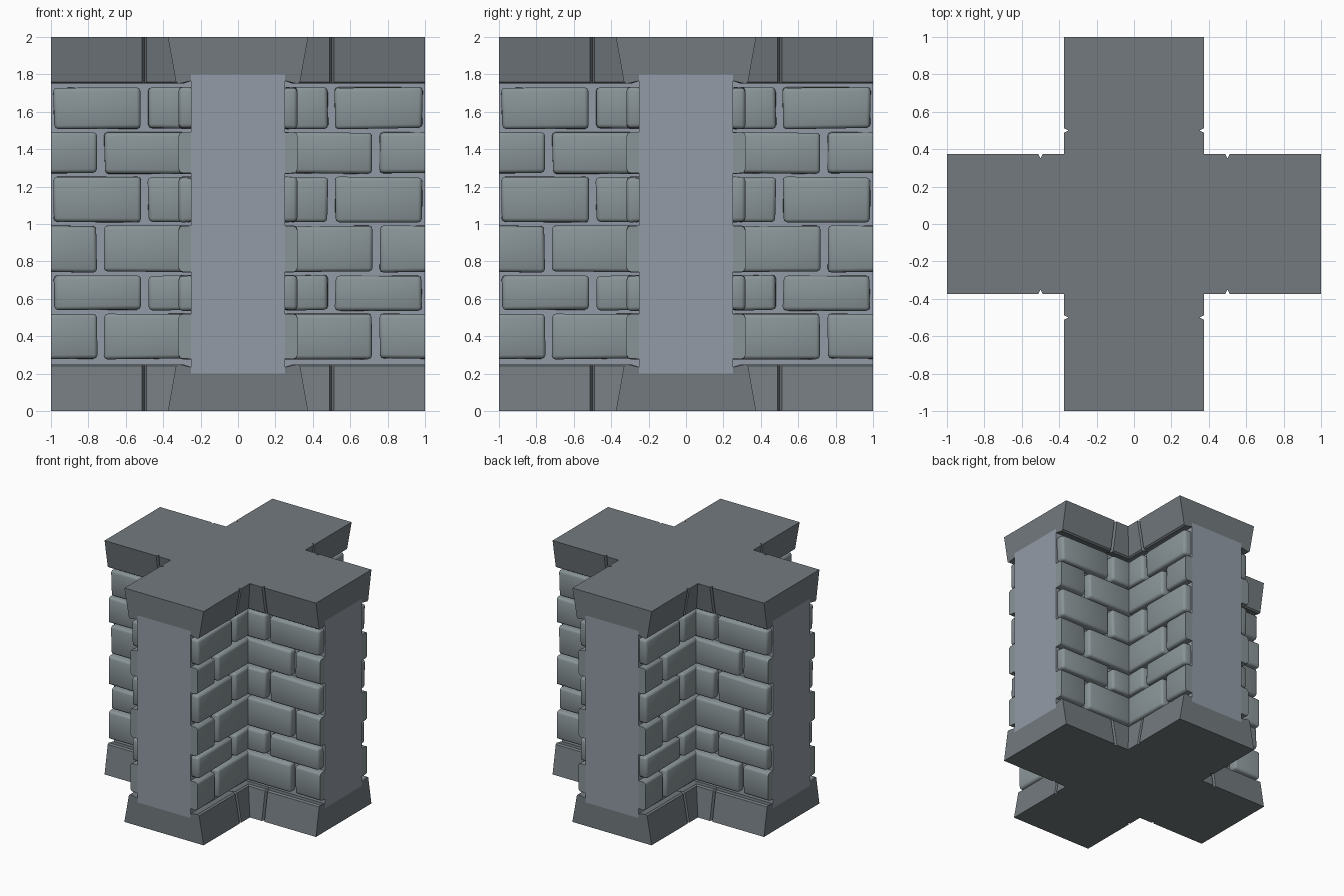
import bpy, bmesh, math, random
from mathutils import Matrix, Vector

if "Cube" in bpy.data.objects:
    bpy.data.objects.remove(bpy.data.objects["Cube"])

random.seed(4)


def finish(bm, name, color):
    bmesh.ops.remove_doubles(bm, verts=bm.verts, dist=0.0005)
    bmesh.ops.recalc_face_normals(bm, faces=bm.faces)
    mesh = bpy.data.meshes.new(name)
    bm.to_mesh(mesh)
    bm.free()
    mat = bpy.data.materials.new(name + "_stone")
    mat.diffuse_color = (*color, 1)
    mat.use_nodes = True
    mat.node_tree.nodes["Principled BSDF"].inputs["Base Color"].default_value = mat.diffuse_color
    mesh.materials.append(mat)
    ob = bpy.data.objects.new(name, mesh)
    bpy.context.collection.objects.link(ob)
    return ob


TRIM = (0.17, 0.195, 0.21)
MORTAR = (0.29, 0.33, 0.38)
BRICK = (0.25, 0.295, 0.31)


def spin_four(bm):
    """Repeat the geometry at each quarter turn about z."""
    geom = bm.verts[:] + bm.edges[:] + bm.faces[:]
    for i in (1, 2, 3):
        new = bmesh.ops.duplicate(bm, geom=geom)["geom"]
        bmesh.ops.rotate(bm, verts=[v for v in new if isinstance(v, bmesh.types.BMVert)],
                         cent=(0, 0, 0), matrix=Matrix.Rotation(i * math.pi / 2, 3, 'Z'))


# Mortar core: extruded cross
bm = bmesh.new()
w = 0.25
quarter = [(w, -w), (1, -w), (1, w)]
ring = [Matrix.Rotation(i * math.pi / 2, 3, 'Z') @ Vector((x, y, 0.2))
        for i in range(4) for x, y in quarter]
face = bm.faces.new([bm.verts.new(p) for p in ring])
ext = bmesh.ops.extrude_face_region(bm, geom=[face])["geom"]
bmesh.ops.translate(bm, vec=(0, 0, 1.6), verts=[v for v in ext if isinstance(v, bmesh.types.BMVert)])
finish(bm, "mortar_core", MORTAR)


# Plinth and cap: four mitred arms swept from one profile, with a V joint at 0.5
def trim(name, flip):
    half = [(0, 0), (0.375, 0), (0.332, 0.24), (0.318, 0.25), (0.25, 0.235), (0.25, 0.2), (0, 0.2)]
    prof = half + [(-y, z) for y, z in half[-2:0:-1]]
    bm = bmesh.new()
    rows = []
    for x, inset in ((None, 0), (0.488, 0), (0.5, 0.025), (0.512, 0), (1, 0)):
        row = []
        for y, z in prof:
            px = abs(y) if x is None else x
            if abs(y) > 0.26:
                y -= math.copysign(inset, y)
            row.append(bm.verts.new((px, y, 2 - z if flip else z)))
        rows.append(row)
    n = len(prof)
    for a, b in zip(rows, rows[1:]):
        for i in range(n):
            j = (i + 1) % n
            bm.faces.new((a[i], a[j], b[j], b[i]))
    bm.faces.new(rows[-1])
    spin_four(bm)
    finish(bm, name, TRIM)


trim("base_plinth", False)
trim("top_cap", True)


# Bricks: rounded, slightly uneven blocks on both walls of one inner corner
def brick(bm, x0, x1, z0, z1, other_wall):
    part = bmesh.new()
    bmesh.ops.create_cube(part, size=1)
    for v in part.verts:
        x = x0 if v.co.x < 0 else x1
        z = z0 if v.co.z < 0 else z1
        y = -0.317 if v.co.y < 0 else -0.22
        j = [random.uniform(-0.005, 0.005) for _ in range(2)]
        v.co = (x + j[0], y, z + j[1])
    bmesh.ops.bevel(part, geom=part.edges[:], offset=0.02, segments=2,
                    profile=0.5, affect='EDGES')
    # Half bricks at the arm tips are cut flush, outside the mortar face
    if x1 > 1:
        for x_cut, normal, co in ((1, (1, 0, 0), (1, 0, 0)), (0, (0, 1, 0), (0, -0.249, 0))):
            geom = part.verts[:] + part.edges[:] + part.faces[:]
            cut = bmesh.ops.bisect_plane(part, geom=geom, plane_co=co, plane_no=normal,
                                         clear_outer=True)["geom_cut"]
            if x_cut:
                bmesh.ops.holes_fill(part, edges=[e for e in cut if isinstance(e, bmesh.types.BMEdge)])
    bmesh.ops.recalc_face_normals(part, faces=part.faces)
    if other_wall:
        for v in part.verts:
            v.co = (-v.co.y, -v.co.x, v.co.z)
    tmp = bpy.data.meshes.new("tmp")
    part.to_mesh(tmp)
    part.free()
    bm.from_mesh(tmp)
    bpy.data.meshes.remove(tmp)


courses = [(0.28, 0.52), (0.54, 0.725), (0.745, 0.99), (1.01, 1.25), (1.27, 1.49), (1.51, 1.73)]
bm = bmesh.new()
for k, (z0, z1) in enumerate(courses):
    spans = ((0.24, 0.48), (0.52, 0.985)) if k % 2 else ((0.24, 0.715), (0.755, 1.1))
    for x0, x1 in spans:
        for wall in (False, True):
            brick(bm, x0, x1, z0, z1, wall)
spin_four(bm)
bricks = finish(bm, "bricks", BRICK)
bpy.context.view_layer.objects.active = bricks
bricks.select_set(True)
bpy.ops.object.shade_smooth_by_angle(angle=math.radians(50))
